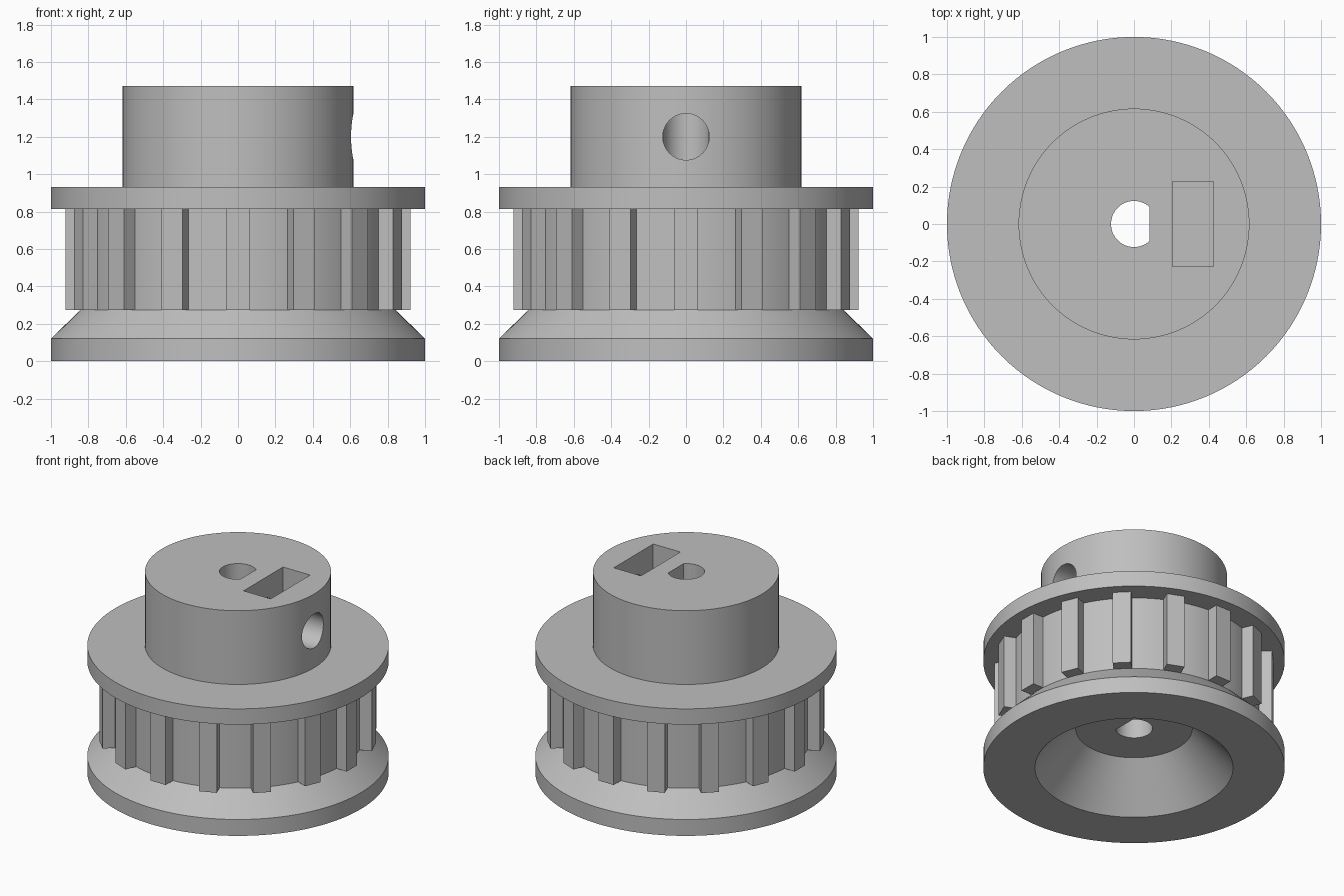
import bpy, bmesh, math
from mathutils import Matrix

if "Cube" in bpy.data.objects:
    bpy.data.objects.remove(bpy.data.objects["Cube"])

GREY = (0.52, 0.52, 0.52, 1)
metal = bpy.data.materials.new("plain grey")
metal.use_nodes = True
metal.diffuse_color = GREY
metal.node_tree.nodes["Principled BSDF"].inputs["Base Color"].default_value = GREY


def make_object(name, bm):
    bmesh.ops.recalc_face_normals(bm, faces=bm.faces)
    mesh = bpy.data.meshes.new(name)
    bm.to_mesh(mesh)
    bm.free()
    mesh.materials.append(metal)
    obj = bpy.data.objects.new(name, mesh)
    bpy.context.collection.objects.link(obj)
    return obj


def add_box(bm, x0, x1, y0, y1, z0, z1, turn=0.0):
    place = (Matrix.Rotation(turn, 4, 'Z')
             @ Matrix.Translation(((x0 + x1) / 2, (y0 + y1) / 2, (z0 + z1) / 2))
             @ Matrix.Diagonal((x1 - x0, y1 - y0, z1 - z0, 1)))
    bmesh.ops.create_cube(bm, size=1, matrix=place)


def lathe(name, profile, steps=128):
    bm = bmesh.new()
    verts = [bm.verts.new((r, 0, z)) for r, z in profile]
    edges = [bm.edges.new(pair) for pair in zip(verts, verts[1:])]
    bmesh.ops.spin(bm, geom=verts + edges, cent=(0, 0, 0), axis=(0, 0, 1),
                   angle=math.tau, steps=steps)
    bmesh.ops.remove_doubles(bm, verts=bm.verts, dist=1e-4)
    return make_object(name, bm)


def cut(target, cutter):
    cutter.hide_render = True
    mod = target.modifiers.new("cut", 'BOOLEAN')
    mod.operation = 'DIFFERENCE'
    mod.solver = 'EXACT'
    mod.object = cutter
    bpy.context.view_layer.objects.active = target
    bpy.ops.object.modifier_apply(modifier=mod.name)
    bpy.data.objects.remove(cutter)


# Turned body: conical pocket underneath, two flanges, hub
body = lathe("pulley_body", [
    (0, 0.30), (0.387, 0.30), (0.657, 0), (1, 0), (1, 0.12), (0.842, 0.275),
    (0.842, 0.815), (1, 0.815), (1, 0.93), (0.617, 0.93), (0.617, 1.47), (0, 1.47)])

# D-shaped shaft bore
BORE, FLAT = 0.123, 0.083
bm = bmesh.new()
start = math.acos(FLAT / BORE)
angles = [start + (math.tau - 2 * start) * i / 48 for i in range(49)]
ring = bm.faces.new([bm.verts.new((BORE * math.cos(a), BORE * math.sin(a), 0.1))
                     for a in angles])
grown = bmesh.ops.extrude_face_region(bm, geom=[ring])["geom"]
bmesh.ops.translate(bm, vec=(0, 0, 1.6),
                    verts=[v for v in grown if isinstance(v, bmesh.types.BMVert)])
cut(body, make_object("bore_cutter", bm))

# Nut slot in the hub top
bm = bmesh.new()
add_box(bm, 0.205, 0.425, -0.228, 0.228, 0.95, 1.6)
cut(body, make_object("slot_cutter", bm))

# Set screw hole from the left side into the bore
bm = bmesh.new()
bmesh.ops.create_cone(bm, cap_ends=True, segments=64, radius1=0.124, radius2=0.124,
                      depth=0.77, matrix=Matrix.Translation((0.415, 0, 1.2))
                      @ Matrix.Rotation(math.pi / 2, 4, 'Y'))
cut(body, make_object("screw_cutter", bm))

# Belt teeth around the core
bm = bmesh.new()
TEETH = 16
for i in range(TEETH):
    add_box(bm, 0.80, 0.923, -0.061, 0.061, 0.275, 0.815, math.tau * i / TEETH)
make_object("belt_teeth", bm)

# Smooth round surfaces, keep the edges sharp
bpy.ops.object.select_all(action='DESELECT')
body.select_set(True)
bpy.context.view_layer.objects.active = body
bpy.ops.object.shade_smooth_by_angle(angle=math.radians(25))
